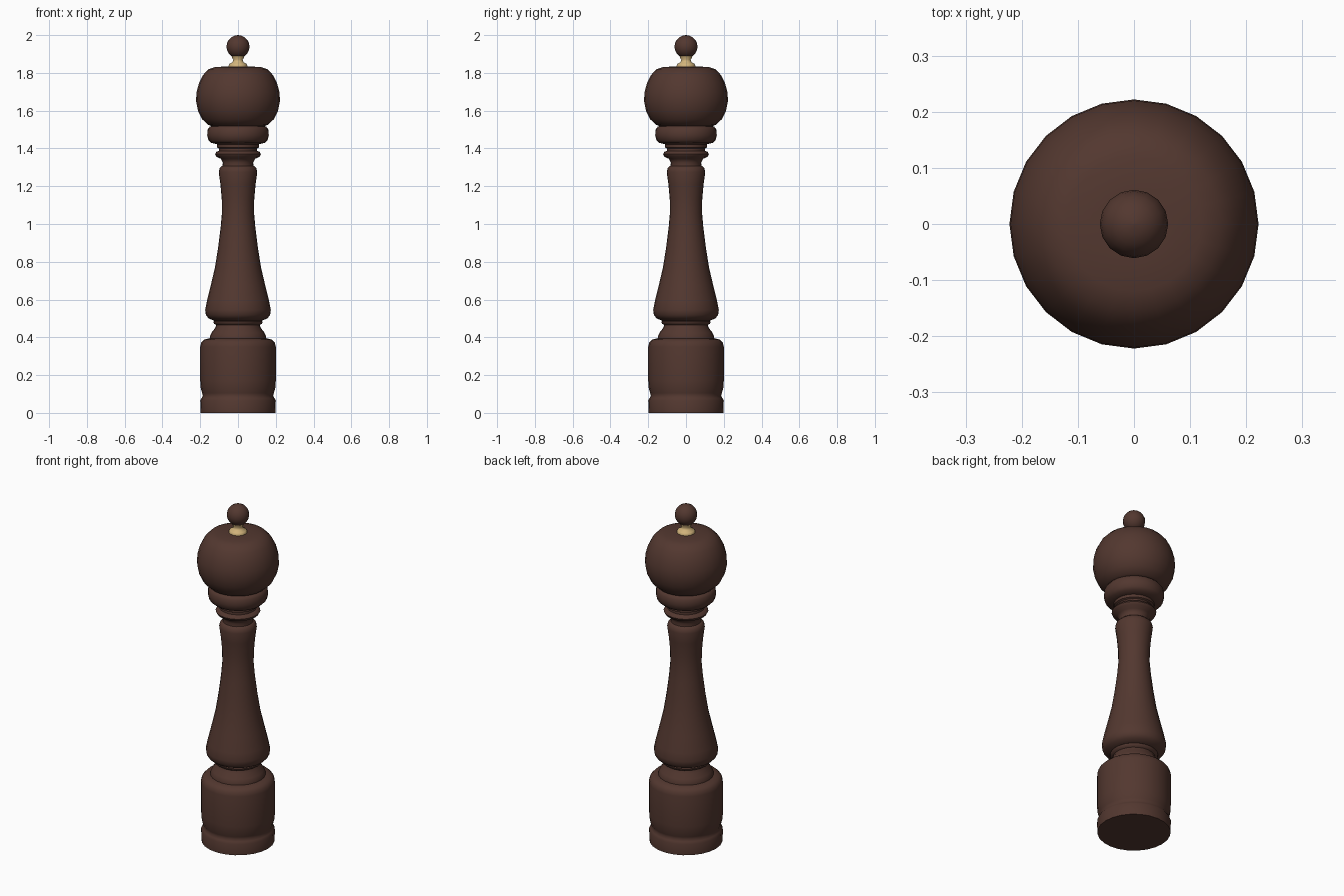
import bpy, bmesh, math

cube = bpy.data.objects.get("Cube")
if cube:
    bpy.data.objects.remove(cube, do_unlink=True)


def make_material(name, color, roughness):
    mat = bpy.data.materials.new(name)
    mat.use_nodes = True
    mat.diffuse_color = color
    bsdf = mat.node_tree.nodes["Principled BSDF"]
    bsdf.inputs["Base Color"].default_value = color
    bsdf.inputs["Roughness"].default_value = roughness
    return mat


wood = make_material("dark brown wood", (0.086, 0.039, 0.029, 1), 0.5)
brass = make_material("pale brass", (0.65, 0.46, 0.2, 1), 0.4)


def lathe(name, profile, mat, sides=24):
    """Turn a (radius, height) profile, listed bottom to top, around z."""
    bm = bmesh.new()
    rings = []
    for r, z in profile:
        rings.append([bm.verts.new((r * math.cos(math.tau * i / sides),
                                    r * math.sin(math.tau * i / sides), z))
                      for i in range(sides)])
    for low, high in zip(rings, rings[1:]):
        for i in range(sides):
            j = (i + 1) % sides
            bm.faces.new((low[i], low[j], high[j], high[i]))
    bm.faces.new(rings[0][::-1])
    bm.faces.new(rings[-1])
    mesh = bpy.data.meshes.new(name)
    bm.to_mesh(mesh)
    bm.free()
    mesh.materials.append(mat)
    obj = bpy.data.objects.new(name, mesh)
    bpy.context.collection.objects.link(obj)
    bpy.ops.object.select_all(action='DESELECT')
    obj.select_set(True)
    bpy.context.view_layer.objects.active = obj
    bpy.ops.object.shade_smooth_by_angle(angle=math.radians(50))
    return obj


# Foot and drum, separated by a shallow groove
lathe("base", [(0.198, 0), (0.2, 0.065), (0.193, 0.078), (0.186, 0.09),
               (0.19, 0.105), (0.198, 0.135), (0.2, 0.17), (0.2, 0.35),
               (0.195, 0.372), (0.18, 0.388), (0.15, 0.395)], wood)

# Stepped neck between drum and body
lathe("lower_neck", [(0.15, 0.39), (0.149, 0.405), (0.14, 0.425),
                     (0.122, 0.448), (0.115, 0.465), (0.128, 0.473),
                     (0.13, 0.483), (0.12, 0.49)], wood)

# Waisted body
lathe("body", [(0.12, 0.485), (0.155, 0.5), (0.17, 0.518), (0.174, 0.545),
               (0.165, 0.59), (0.143, 0.68), (0.122, 0.77), (0.106, 0.87),
               (0.092, 0.98), (0.085, 1.06), (0.086, 1.13), (0.093, 1.21),
               (0.102, 1.275), (0.097, 1.295), (0.084, 1.308)], wood)

# Thin rings above the body
lathe("upper_neck", [(0.084, 1.3), (0.08, 1.325), (0.09, 1.345),
                     (0.114, 1.356), (0.121, 1.37), (0.114, 1.382),
                     (0.1, 1.387), (0.1, 1.4), (0.11, 1.405),
                     (0.11, 1.43)], wood)

# Rounded collar below the head
lathe("collar", [(0.11, 1.422), (0.142, 1.43), (0.157, 1.445),
                 (0.163, 1.47), (0.161, 1.5), (0.15, 1.515),
                 (0.13, 1.522)], wood)

# Bulbous head
lathe("head", [(0.13, 1.515), (0.158, 1.525), (0.19, 1.555), (0.212, 1.6),
               (0.222, 1.65), (0.22, 1.695), (0.207, 1.745), (0.184, 1.79),
               (0.155, 1.82), (0.12, 1.831), (0.06, 1.834)], wood)

# Brass stem under the knob
lathe("stem", [(0.048, 1.828), (0.05, 1.838), (0.045, 1.848), (0.029, 1.857),
               (0.025, 1.87), (0.032, 1.882), (0.034, 1.893)], brass, 16)

# Round knob
radius, steps = 0.061, 10
lathe("knob", [(radius * math.sin(math.pi * max(k, 0.05) / steps),
                1.939 - radius * math.cos(math.pi * k / steps))
               for k in range(steps)] + [(0.001, 2.0)], wood, 16)
